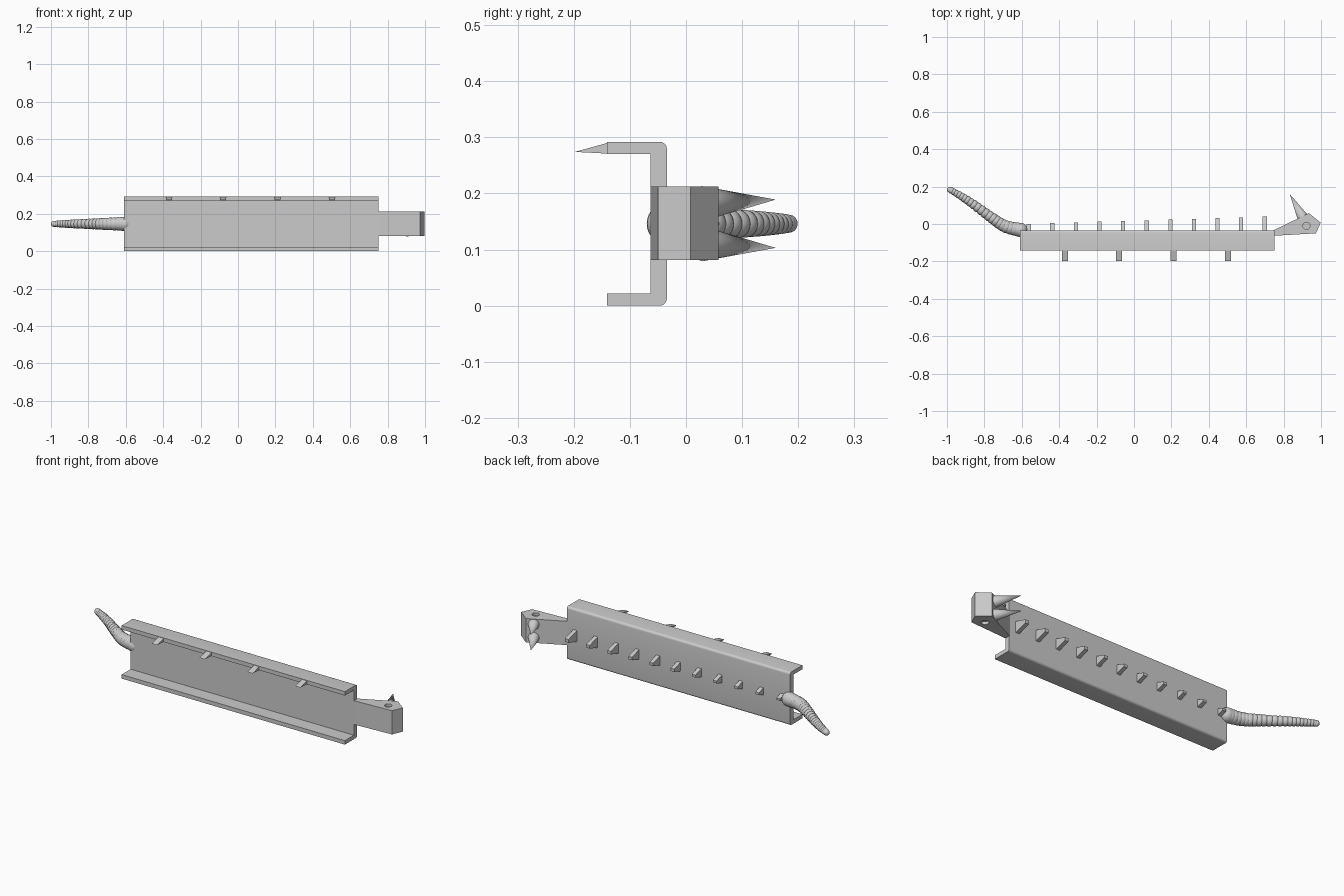
import bpy, bmesh
from math import pi
from mathutils import Vector, Matrix

cube = bpy.data.objects.get("Cube")
if cube:
    bpy.data.objects.remove(cube, do_unlink=True)

grey = bpy.data.materials.new("plain_grey")
grey.use_nodes = True
grey.diffuse_color = (0.6, 0.6, 0.6, 1)
grey.node_tree.nodes["Principled BSDF"].inputs["Base Color"].default_value = (0.6, 0.6, 0.6, 1)

MID = 0.146  # height of the centre line


def finish(name, bm, smooth=False):
    bmesh.ops.recalc_face_normals(bm, faces=bm.faces)
    mesh = bpy.data.meshes.new(name)
    bm.to_mesh(mesh)
    bm.free()
    mesh.materials.append(grey)
    obj = bpy.data.objects.new(name, mesh)
    bpy.context.collection.objects.link(obj)
    if smooth:
        bpy.ops.object.select_all(action='DESELECT')
        obj.select_set(True)
        bpy.context.view_layer.objects.active = obj
        bpy.ops.object.shade_smooth_by_angle(angle=pi / 5)
    return obj


def prism(bm, points, direction):
    """Extrude a closed outline of 3D points along a direction."""
    face = bm.faces.new([bm.verts.new(p) for p in points])
    moved = bmesh.ops.extrude_face_region(bm, geom=[face])["geom"]
    verts = [v for v in moved if isinstance(v, bmesh.types.BMVert)]
    bmesh.ops.translate(bm, verts=verts, vec=direction)


# Channel body: C profile with rounded outer back corners
bm = bmesh.new()
half = [(-0.034, MID), (-0.063, MID - 0.022), (-0.141, MID)]
lower = [(-0.063, 0.022), (-0.141, 0.022), (-0.141, 0), (-0.034, 0)]
upper = [(y, 2 * MID - z) for y, z in reversed(lower)]
prism(bm, [(-0.61, y, z) for y, z in lower + upper], (1.36, 0, 0))
corners = [e for e in bm.edges if all(v.co.y > -0.04 for v in e.verts)
           and abs(e.verts[0].co.x - e.verts[1].co.x) > 1]
bmesh.ops.bevel(bm, geom=corners, offset=0.013, segments=5, profile=0.5, affect='EDGES')
finish("channel_body", bm, True)

# Hooked teeth along the front of the upper flange
for i in range(4):
    bm = bmesh.new()
    x = -0.37 + i * 0.291
    prism(bm, [(x - 0.016, -0.14, 0.271), (x - 0.016, -0.14, 0.29),
               (x - 0.016, -0.198, 0.274)], (0.032, 0, 0))
    finish(f"front_tooth_{i + 1}", bm)

# Back spines, growing towards the head
for i in range(11):
    bm = bmesh.new()
    t = i / 10
    x, tip, w = -0.563 + i * 0.1262, 0.001 + 0.038 * t, 0.019 + 0.012 * t
    outline = [(-0.036, -w), (tip, -w * 0.3), (tip, w * 0.3), (-0.036, w)]
    prism(bm, [(x - 0.011, y, MID + z) for y, z in outline], (0.022, 0, 0))
    finish(f"back_spine_{i + 1}", bm)

# Head: wedge outline seen from above
bm = bmesh.new()
outline = [(0.745, -0.063), (0.973, -0.05), (0.998, 0.008), (0.935, 0.058), (0.745, -0.034)]
prism(bm, [(x, y, 0.081) for x, y in outline], (0, 0, 0.131))
head = finish("head", bm)

# Eye sockets: shallow round recesses on both sides
bm = bmesh.new()
for z in (0.081, 0.212):
    bmesh.ops.create_cone(bm, cap_ends=True, segments=24, radius1=0.019, radius2=0.019,
                          depth=0.03, matrix=Matrix.Translation((0.922, -0.01, z)))
cutter = finish("eye_cutter", bm)
cutter.hide_render = True
cut = head.modifiers.new("eye_sockets", 'BOOLEAN')
cut.operation, cut.object, cut.solver = 'DIFFERENCE', cutter, 'EXACT'
bpy.context.view_layer.objects.active = head
bpy.ops.object.select_all(action='DESELECT')
head.select_set(True)
bpy.ops.object.modifier_apply(modifier=cut.name)
bpy.data.objects.remove(cutter, do_unlink=True)

# Horns
for side, name in ((1, "upper_horn"), (-1, "lower_horn")):
    base = Vector((0.905, 0.03, MID + side * 0.036))
    axis = Vector((0.833, 0.16, MID + side * 0.043)) - base
    spin = axis.to_track_quat('Z', 'Y').to_matrix().to_4x4()
    bm = bmesh.new()
    bmesh.ops.create_cone(bm, cap_ends=True, segments=24, radius1=0.031, radius2=0,
                          depth=axis.length,
                          matrix=Matrix.Translation(base + axis / 2) @ spin)
    finish(name, bm, True)

# Tail: chain of shrinking overlapping balls along a bent path
path = [Vector(p) for p in ((-0.607, -0.032), (-0.69, -0.012), (-0.77, 0.04),
                            (-0.86, 0.106), (-0.93, 0.152), (-0.984, 0.183))]


def along(t):
    """Smooth point on the path at t from 0 to 1."""
    f = t * (len(path) - 1)
    i = min(int(f), len(path) - 2)
    u = f - i
    a, b = path[i], path[i + 1]
    ta = (b - path[max(i - 1, 0)]) / 2
    tb = (path[min(i + 2, len(path) - 1)] - a) / 2
    return (a * (2 * u**3 - 3 * u**2 + 1) + ta * (u**3 - 2 * u**2 + u)
            + b * (3 * u**2 - 2 * u**3) + tb * (u**3 - u**2))


bm = bmesh.new()
for i in range(23):
    p = along(i / 22)
    bmesh.ops.create_uvsphere(bm, u_segments=24, v_segments=14, radius=0.038 - 0.022 * i / 22,
                              matrix=Matrix.Translation((p.x, p.y, MID)))
finish("tail", bm, True)
